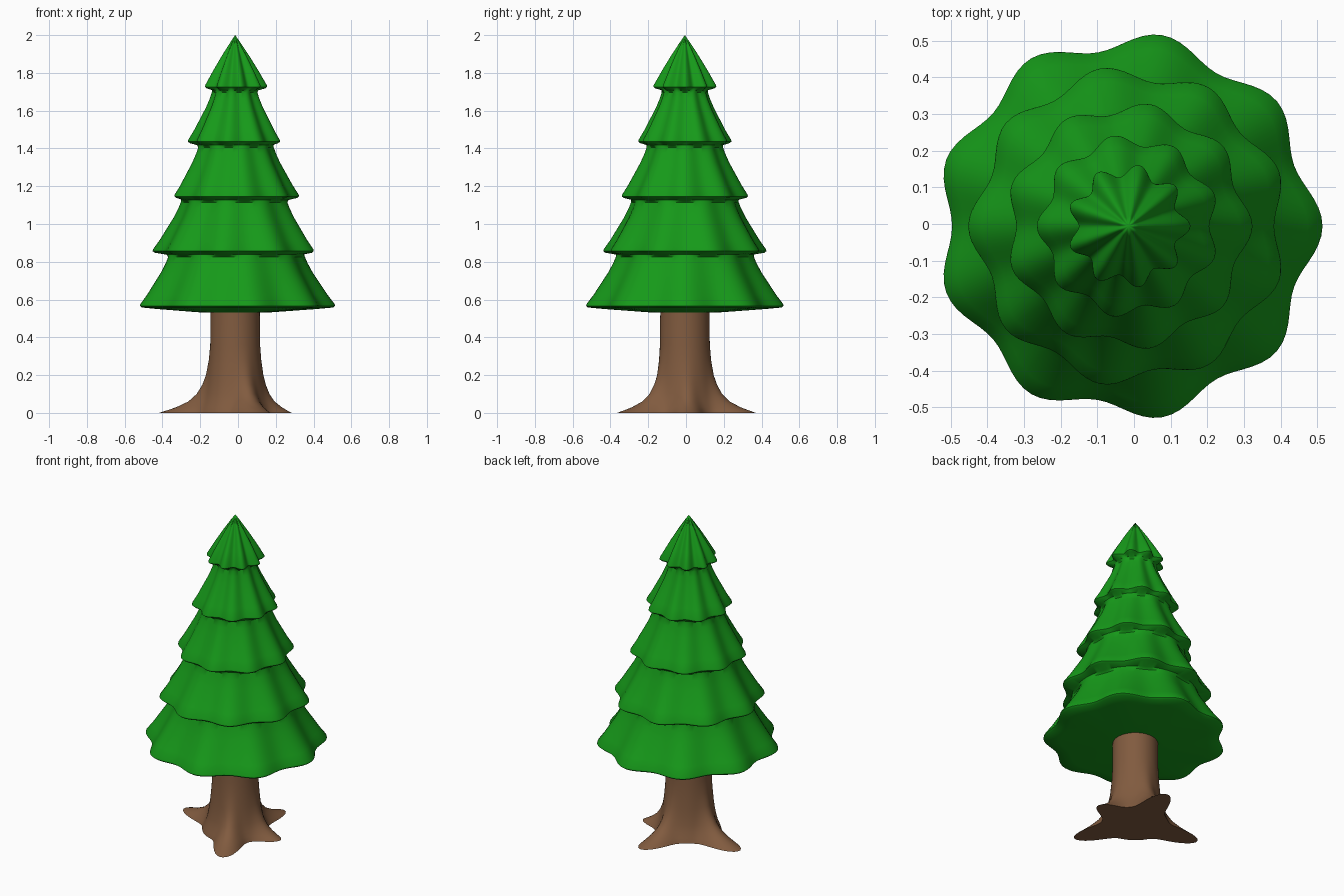
import bpy, bmesh, math

if "Cube" in bpy.data.objects:
    bpy.data.objects.remove(bpy.data.objects["Cube"])

SEG = 126
CX, CY = -0.015, -0.006


def material(name, rgb):
    m = bpy.data.materials.new(name)
    m.diffuse_color = (*rgb, 1)
    m.use_nodes = True
    m.node_tree.nodes["Principled BSDF"].inputs["Base Color"].default_value = m.diffuse_color
    return m


def loft(name, rings, mat, bottom=None, top=None):
    """Skin rings of (z, radius function); optionally fan-close the ends at a z."""
    bm = bmesh.new()
    loops = []
    for z, radius in rings:
        loop = []
        for i in range(SEG):
            t = math.tau * i / SEG
            r = radius(t)
            loop.append(bm.verts.new((CX + r * math.cos(t), CY + r * math.sin(t), z)))
        loops.append(loop)
    for a, b in zip(loops, loops[1:]):
        for i in range(SEG):
            j = (i + 1) % SEG
            bm.faces.new((a[i], a[j], b[j], b[i]))
    for z, loop in ((bottom, loops[0]), (top, loops[-1])):
        if z is not None:
            c = bm.verts.new((CX, CY, z))
            for i in range(SEG):
                bm.faces.new((loop[i], loop[(i + 1) % SEG], c))
    bmesh.ops.recalc_face_normals(bm, faces=bm.faces)
    me = bpy.data.meshes.new(name)
    bm.to_mesh(me)
    bm.free()
    me.materials.append(mat)
    ob = bpy.data.objects.new(name, me)
    bpy.context.collection.objects.link(ob)
    bpy.ops.object.select_all(action='DESELECT')
    ob.select_set(True)
    bpy.context.view_layer.objects.active = ob
    bpy.ops.object.shade_smooth_by_angle(angle=math.radians(40))
    return ob


# Trunk: round column flaring into four roots (angle in degrees, reach)
ROOTS = [(5, 0.11), (78, 0.195), (170, 0.22), (294, 0.20)]


def root_radius(base, flare):
    def radius(t):
        r = base
        for deg, reach in ROOTS:
            d = (t - math.radians(deg) + math.pi) % math.tau - math.pi
            r += flare * reach * math.exp(-(d / 0.3) ** 2)
        return r
    return radius


trunk_profile = [(0, 0.19, 1), (0.015, 0.185, 0.8), (0.03, 0.18, 0.62), (0.06, 0.168, 0.38),
                 (0.1, 0.158, 0.22), (0.15, 0.149, 0.12), (0.2, 0.143, 0.06),
                 (0.28, 0.136, 0.02), (0.36, 0.132, 0), (0.55, 0.13, 0)]
loft("trunk", [(z, root_radius(b, f)) for z, b, f in trunk_profile],
     material("bark", (0.22, 0.105, 0.05)), bottom=0)


# Foliage: stacked nine-lobed skirts, lobes alternating from tier to tier
def lobed(r, amp):
    return lambda t: r + amp * math.cos(9 * t)


# rim z, rim radius, lobe depth, neck radius above the skirt
TIERS = [(0.57, 0.505, 0.024, 0.36), (0.86, 0.417, 0.02, 0.28), (1.15, 0.322, 0.016, 0.198),
         (1.44, 0.235, 0.015, 0.118), (1.73, 0.152, 0.017, 0)]
rings = [(0.53, lobed(0.12, 0)), (0.533, lobed(0.2, 0)), (0.55, lobed(0.42, 0.012))]
for k, (z, r, amp, neck) in enumerate(TIERS):
    a = amp * (-1) ** k
    rings += [(z - 0.012, lobed(r - 0.01, a)), (z - 0.004, lobed(r, a)), (z + 0.006, lobed(r - 0.002, a))]
    if neck:
        for f, h in ((0.25, 0.055), (0.5, 0.115), (0.75, 0.175), (0.92, 0.225), (1, 0.255)):
            rings.append((z + h, lobed(r + (neck - r) * f, a * (1 - 0.6 * f))))
        rings.append((z + 0.268, lobed(neck + 0.005, 0)))
    else:
        for f in (0.3, 0.6, 0.85):
            s = (1 - f) * (1 + 0.15 * f)
            rings.append((z + 0.27 * f, lobed(r * s, a * s)))
loft("foliage", rings, material("needles", (0.008, 0.32, 0.01)), top=2.0)
